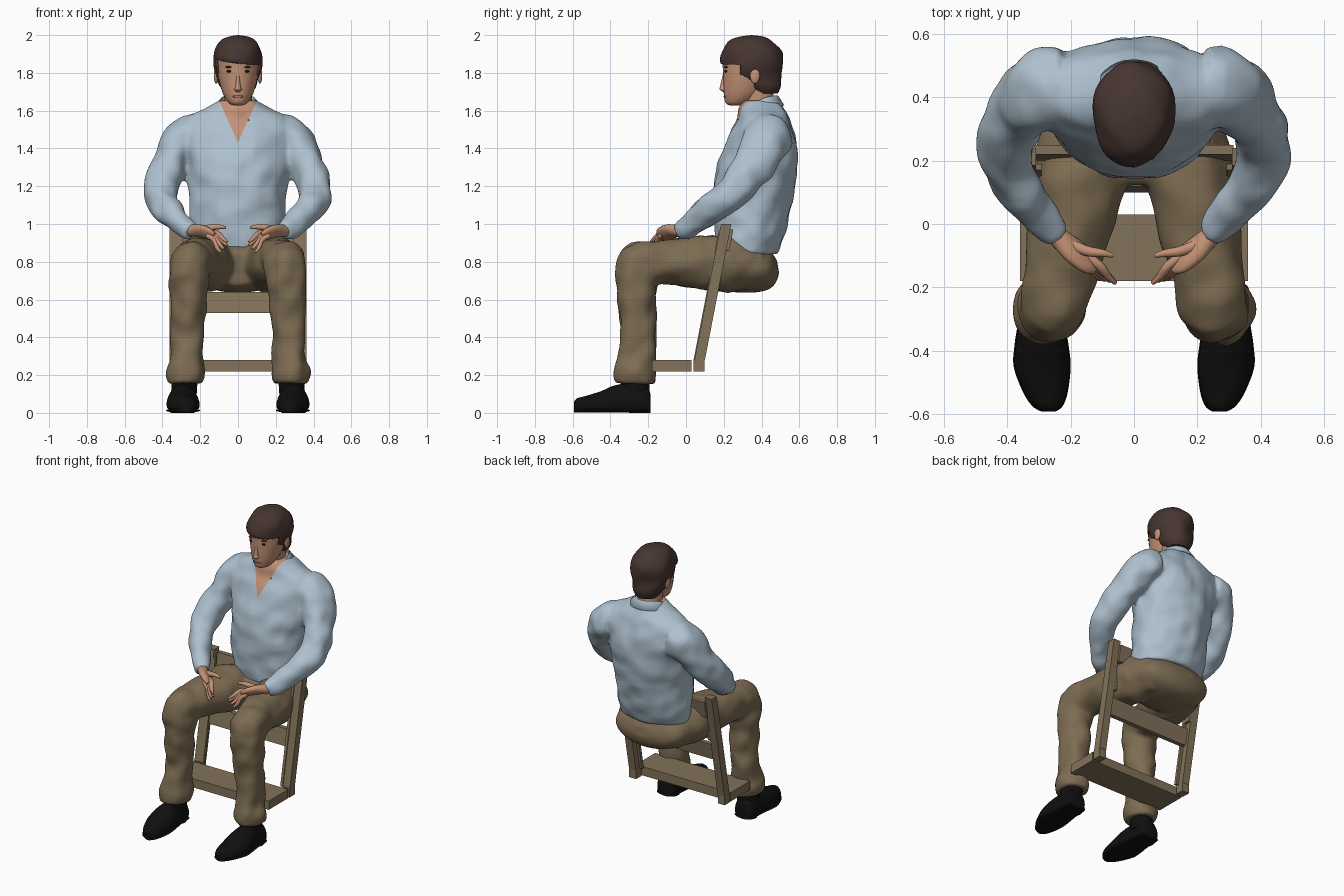
import bpy, bmesh, math
from mathutils import Vector, noise

cube = bpy.data.objects.get("Cube")
if cube:
    bpy.data.objects.remove(cube)


def material(name, *rgb):
    m = bpy.data.materials.new(name)
    m.use_nodes = True
    m.diffuse_color = (*rgb, 1)
    m.node_tree.nodes["Principled BSDF"].inputs["Base Color"].default_value = (*rgb, 1)
    return m


SHIRT = material("pale blue cloth", .42, .53, .62)
SKIN = material("skin", .55, .29, .18)
LIP = material("lip", .40, .18, .12)
PANTS = material("tan trousers", .205, .15, .085)
WOOD = material("brown wood", .225, .17, .10)
HAIR = material("dark brown hair", .062, .036, .03)
BLACK = material("black leather", .005, .005, .005)
X, Y, Z = Vector((1, 0, 0)), Vector((0, 1, 0)), Vector((0, 0, 1))


def finish(bm, name, mats, smooth=True):
    bmesh.ops.recalc_face_normals(bm, faces=bm.faces)
    me = bpy.data.meshes.new(name)
    bm.to_mesh(me)
    bm.free()
    for m in mats:
        me.materials.append(m)
    ob = bpy.data.objects.new(name, me)
    bpy.context.collection.objects.link(ob)
    if smooth:
        bpy.ops.object.select_all(action='DESELECT')
        ob.select_set(True)
        bpy.context.view_layer.objects.active = ob
        bpy.ops.object.shade_smooth_by_angle(angle=math.radians(50))
    return ob


def spline(rings, steps):
    """Catmull-Rom through rings of (x, y, z, half width, half depth)."""
    out = []
    for i in range(len(rings) - 1):
        a, b, c, d = (rings[max(0, min(len(rings) - 1, i + k))] for k in (-1, 0, 1, 2))
        for s in range(steps):
            t = s / steps
            out.append([q + .5 * t * (r - p + t * (2 * p - 5 * q + 4 * r - w + t * (3 * (q - r) + w - p)))
                        for p, q, r, w in zip(a, b, c, d)])
    return out + [list(rings[-1])]


def loft_mesh(rings, n=28, steps=5, axes=None, ref=X, wrinkle=0, floor=-1):
    """Loft of ellipses; axes fixes the ring plane, otherwise it follows the path."""
    bm, rows = bmesh.new(), []
    rs = spline(rings, steps)
    for i, (x, y, z, a, b) in enumerate(rs):
        if axes:
            u, v = axes
        else:
            t = (Vector(rs[min(i + 1, len(rs) - 1)][:3]) - Vector(rs[max(i - 1, 0)][:3])).normalized()
            u = (ref - t * ref.dot(t)).normalized()
            v = t.cross(u)
        row = []
        for k in range(n):
            th = math.tau * k / n
            d = u * math.cos(th) * max(a, .002) + v * math.sin(th) * max(b, .002)
            p = Vector((x, y, z)) + d
            p += d.normalized() * wrinkle * noise.noise(p * 11)
            p.z = max(p.z, floor)
            row.append(bm.verts.new(p))
        rows.append(row)
    for p, q in zip(rows, rows[1:]):
        for k in range(n):
            bm.faces.new((p[k], p[(k + 1) % n], q[(k + 1) % n], q[k]))
    bm.faces.new(rows[0])
    bm.faces.new(rows[-1])
    bmesh.ops.recalc_face_normals(bm, faces=bm.faces)
    return bm


def loft(name, rings, mat, **kw):
    return finish(loft_mesh(rings, **kw), name, [mat])


def fuse(parts):
    """Melt overlapping lofts into one smooth skin."""
    bm = bmesh.new()
    for part in parts:
        me = bpy.data.meshes.new("part")
        part.to_mesh(me)
        part.free()
        bm.from_mesh(me)
        bpy.data.meshes.remove(me)
    ob = finish(bm, "melt", [], smooth=False)
    remesh = ob.modifiers.new("melt", 'REMESH')
    remesh.mode, remesh.voxel_size = 'VOXEL', .012
    soft = ob.modifiers.new("soften", 'SMOOTH')
    soft.factor, soft.iterations = .5, 7
    out = bmesh.new()
    out.from_object(ob, bpy.context.evaluated_depsgraph_get())
    bpy.data.objects.remove(ob)
    return out


def mirror_x(rings, s):
    return [(s * r[0], *r[1:]) for r in rings]


def cut(bm, co, no):
    bmesh.ops.bisect_plane(bm, geom=bm.verts[:] + bm.edges[:] + bm.faces[:], plane_co=co, plane_no=no)


def ball(name, loc, size, mat):
    bm = bmesh.new()
    bmesh.ops.create_uvsphere(bm, u_segments=16, v_segments=10, radius=1)
    for v in bm.verts:
        v.co = Vector(a * b + c for a, b, c in zip(v.co, size, loc))
    return finish(bm, name, [mat])


def box(name, x, y, z, lean=0):
    """Box between the given ranges; lean shifts its top backwards."""
    bm = bmesh.new()
    bmesh.ops.create_cube(bm, size=1)
    for v in bm.verts:
        t = v.co.z + .5
        v.co = Vector(r[0] + (c + .5) * (r[1] - r[0]) for c, r in zip(v.co, (x, y, z)))
        v.co.y += lean * t
    return finish(bm, name, [WOOD], smooth=False)


# Shirt body and sleeves, with the open neck cut as a V of skin
torso = [(0, .325, .84, .245, .155), (0, .33, .9, .252, .172), (0, .34, 1, .255, .195),
         (0, .36, 1.2, .26, .215), (0, .385, 1.35, .285, .207), (0, .405, 1.48, .31, .172),
         (0, .41, 1.56, .268, .137), (0, .40, 1.61, .175, .12), (0, .395, 1.655, .10, .10)]
sleeve = [(.15, .43, 1.46, .10, .12), (.25, .435, 1.46, .118, .128), (.315, .41, 1.405, .108, .122),
          (.36, .36, 1.31, .092, .112), (.40, .29, 1.22, .09, .10), (.405, .215, 1.14, .087, .087),
          (.365, .12, 1.07, .075, .075), (.30, .03, 1.0, .06, .062), (.245, -.035, .955, .047, .047)]
bm = fuse([loft_mesh(torso, n=44, axes=(X, Y), wrinkle=.016)] +
          [loft_mesh(mirror_x(sleeve, s), wrinkle=.018) for s in (1, -1)])
for s in (1, -1):
    cut(bm, (0, 0, 1.43), (s * .19, 0, -.085))
for f in bm.faces:
    c = f.calc_center_median()
    f.material_index = int(c.y < .4 and (c.z - 1.43) * .085 > abs(c.x) * .19)
finish(bm, "shirt", [SHIRT, SKIN])

# Folded collar, open at the front
bm, rows = bmesh.new(), []
for k in range(29):
    th = math.radians(-90 + 24 + 312 * k / 28)
    f = (1 - math.sin(th)) / 2
    rows.append([bm.verts.new((rx * math.cos(th), .39 + ry * math.sin(th), z - drop * f * f))
                 for rx, ry, z, drop in ((.088, .09, 1.63, .05), (.093, .097, 1.68, .09), (.135, .13, 1.63, .09))])
for p, q in zip(rows, rows[1:]):
    for j in (0, 1):
        bm.faces.new((p[j], p[j + 1], q[j + 1], q[j]))
collar = finish(bm, "shirt_collar", [SHIRT])
collar.modifiers.new("thickness", 'SOLIDIFY').thickness = .008

# Trousers: seat and two legs bent at the knee, with loose cuffs
seat = [(0, .13, .765, .12, .09), (0, .19, .77, .22, .12), (0, .28, .77, .268, .133),
        (0, .39, .765, .255, .125), (0, .455, .77, .20, .095), (0, .487, .775, .08, .035)]
leg = [(.13, .38, .77, .12, .115), (.165, .2, .79, .143, .145), (.195, .02, .80, .133, .135),
       (.235, -.15, .80, .113, .113), (.252, -.245, .775, .11, .125), (.258, -.262, .68, .102, .107),
       (.263, -.258, .55, .097, .097), (.27, -.25, .4, .087, .094), (.272, -.262, .28, .088, .10),
       (.278, -.27, .21, .102, .112), (.278, -.272, .155, .095, .105)]
bm = fuse([loft_mesh(seat, n=36)] + [loft_mesh(mirror_x(leg, s), wrinkle=.018) for s in (1, -1)])
finish(bm, "trousers", [PANTS])

for s, side in ((1, "left"), (-1, "right")):
    # Hand resting on the thigh
    loft(side + "_palm", mirror_x([
        (.27, -.01, .965, .03, .03), (.235, -.045, .965, .034, .032), (.19, -.085, .96, .047, .027),
        (.145, -.12, .945, .045, .021), (.12, -.138, .935, .025, .011)], s), SKIN, n=16, ref=Vector((0, 1, -.6)))
    for i in range(4):
        a, e = i / 3, abs(i - 1) * .008
        loft(f"{side}_finger_{i + 1}", mirror_x([
            (.165, -.09 - .045 * a, .955 - .015 * a, .014, .014),
            (.11 + .015 * a, -.13 - .02 * a, .95 - .035 * a, .015, .015),
            (.075 + .02 * a + e, -.165, .925 - .05 * a, .012, .012),
            (.05 + .025 * a + e, -.187 + .01 * a, .905 - .055 * a, .006, .006)], s),
            SKIN, n=10, steps=3, ref=Z)
    loft(side + "_thumb", mirror_x([
        (.21, -.06, .965, .018, .018), (.15, -.085, .98, .017, .017),
        (.10, -.092, .985, .013, .013), (.065, -.10, .98, .006, .006)], s),
        SKIN, n=10, steps=3, ref=Z)
    # Shoe: upper, ankle, sole and heel
    outline = [(.295, -.188, .05), (.295, -.21, .066), (.293, -.3, .07), (.292, -.38, .082),
               (.29, -.45, .087), (.28, -.53, .068), (.273, -.575, .045), (.27, -.592, .02)]
    heights = (.10, .14, .155, .145, .115, .09, .078, .06)
    loft(side + "_shoe_upper", mirror_x([
        (x, y, h * .38, w, h * .62) for (x, y, w), h in zip(outline, heights)], s),
        BLACK, axes=(X, Z), floor=.02)
    loft(side + "_shoe_sole", mirror_x([
        (x, y, .013, w + .003, .03) for x, y, w in outline], s), BLACK, axes=(X, Z * .4))
    loft(side + "_shoe_heel", mirror_x([(.294, -.245, 0, .064, .056), (.294, -.245, .03, .067, .058)], s),
         BLACK, axes=(X, Y))
    loft(side + "_ankle", mirror_x([(.288, -.268, .08, .068, .075), (.28, -.268, .2, .068, .075)], s),
         BLACK, axes=(X, Y))
    # Chair side post with its inner strip, foot and bracket
    xo = sorted((s * .31, s * .362))
    xi = sorted((s * .292, s * .31))
    box(side + "_chair_post", xo, (.045, .10), (.28, 1.0), .14)
    box(side + "_chair_strip", xi, (.04, .06), (.28, .95), .13)
    box(side + "_chair_foot", xo, (.04, .098), (.22, .28))
    box(side + "_chair_bracket", xi, (.13, .18), (.68, .80), .02)
    # Eye, brow and ear
    ball(side + "_eye", (s * .043, .212, 1.808), (.018, .009, .007), BLACK)
    ball(side + "_brow", (s * .044, .214, 1.831), (.024, .013, .006), HAIR)
    ball(side + "_ear", (s * .116, .365, 1.785), (.012, .026, .042), SKIN)

# Chair rails and board
box("chair_foot_board", (-.36, .36), (-.18, .03), (.22, .28))
box("chair_middle_rail", (-.315, .315), (.10, .13), (.53, .64), .02)
box("chair_top_rail", (-.315, .315), (.20, .23), (.86, .97), .02)

# Neck and head
loft("neck", [(0, .40, 1.52, .10, .09), (0, .395, 1.6, .08, .08), (0, .385, 1.67, .074, .08),
              (0, .37, 1.76, .08, .085)], SKIN, axes=(X, Y))
loft("head", [(0, .262, 1.628, .025, .03), (0, .275, 1.642, .05, .066), (0, .303, 1.69, .08, .103),
              (0, .325, 1.76, .101, .128), (0, .335, 1.82, .11, .14), (0, .34, 1.88, .11, .145),
              (0, .34, 1.94, .085, .11), (0, .34, 1.965, .03, .04)], SKIN, axes=(X, Y))
loft("nose", [(0, .208, 1.698, .010, .008), (0, .200, 1.712, .020, .022), (0, .199, 1.73, .014, .019),
              (0, .204, 1.78, .009, .012), (0, .21, 1.82, .008, .007)], SKIN, n=14, axes=(X, Y))
ball("lips", (0, .208, 1.675), (.03, .009, .007), LIP)

# Hair cap, cut away around the face and ears
bm = loft_mesh([(0, .425, 1.69, .07, .055), (0, .405, 1.73, .10, .09), (0, .365, 1.79, .122, .14),
                (0, .35, 1.86, .131, .163), (0, .35, 1.92, .124, .154), (0, .345, 1.97, .09, .11),
                (0, .345, 1.992, .05, .06), (0, .345, 2.0, .005, .005)],
               n=40, steps=6, axes=(X, Y), wrinkle=.012)
FRINGE = Vector((.12, -.1, 1))
fringe_point = Vector((0, .19, 1.85))
for co, no in ((fringe_point, FRINGE), ((0, 0, 1.765), Z), ((0, .285, 0), Y), ((0, .36, 0), Y)):
    cut(bm, co, no)
gone = [f for f in bm.faces for c in [f.calc_center_median()]
        if ((c - fringe_point).dot(FRINGE) < 0 and c.y < .285) or (c.z < 1.765 and c.y < .36)]
bmesh.ops.delete(bm, geom=gone, context='FACES')
hair = finish(bm, "hair", [HAIR])
shell = hair.modifiers.new("thickness", 'SOLIDIFY')
shell.thickness = .012
